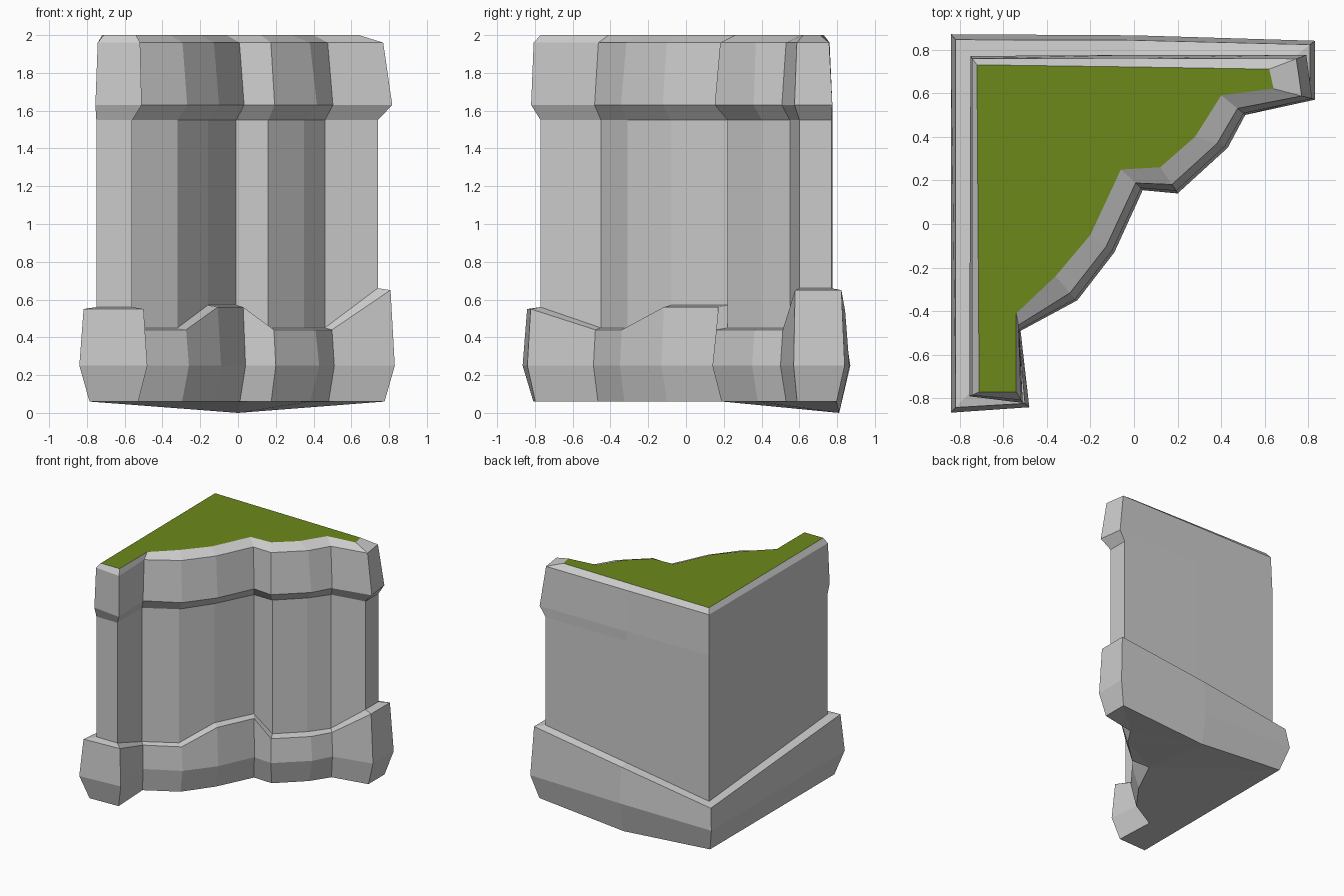
import bpy, bmesh
from mathutils import Vector

if "Cube" in bpy.data.objects:
    bpy.data.objects.remove(bpy.data.objects["Cube"])

# Plan outlines, 13 matching points: back-left corner, front tip, wavy cliff, right tip, back middle
WALL = [(-.75, .77), (-.75, -.77), (-.56, -.77), (-.56, -.45), (-.32, -.31), (-.16, -.08), (-.01, .22),
        (.16, .22), (.35, .40), (.46, .55), (.74, .60), (.74, .77), (0, .775)]
WIDE = [(-.84, .87), (-.84, -.865), (-.48, -.84), (-.52, -.49), (-.26, -.35), (-.09, -.13), (.04, .155),
        (.20, .14), (.43, .35), (.51, .50), (.83, .57), (.83, .84), (0, .865)]
GRASS = [(-.72, .73), (-.71, -.77), (-.54, -.77), (-.54, -.41), (-.36, -.24), (-.20, -.05), (-.06, .25),
         (.12, .26), (.28, .40), (.40, .59), (.64, .62), (.62, .71), (0, .72)]
LEDGE_Z = [.42, .55, .55, .44, .44, .56, .56, .44, .44, .44, .65, .65, .54]


def ring(a, b, t, z):
    """Blend two outlines; z is one height or one per point."""
    zs = z if isinstance(z, list) else [z] * len(a)
    return [Vector((p[0] + (q[0] - p[0]) * t, p[1] + (q[1] - p[1]) * t, h))
            for p, q, h in zip(a, b, zs)]


def loft(name, rings, cap=False, color=None):
    """Skin consecutive rings with quads; cap closes the first ring."""
    bm = bmesh.new()
    vs = [[bm.verts.new(p) for p in r] for r in rings]
    n = len(rings[0])
    for lo, hi in zip(vs, vs[1:]):
        for i in range(n):
            j = (i + 1) % n
            bm.faces.new((lo[i], lo[j], hi[j], hi[i]))
    if cap:
        face = bm.faces.new(vs[0] if color else vs[0][::-1])
        if not color:
            bmesh.ops.triangulate(bm, faces=[face])
    me = bpy.data.meshes.new(name)
    bm.to_mesh(me)
    bm.free()
    ob = bpy.data.objects.new(name, me)
    bpy.context.collection.objects.link(ob)
    if color:
        mat = bpy.data.materials.new(name)
        mat.diffuse_color = color
        mat.use_nodes = True
        mat.node_tree.nodes["Principled BSDF"].inputs["Base Color"].default_value = mat.diffuse_color
        me.materials.append(mat)
    return ob


# Flared rock base with an uneven ledge; the underside dips at the back middle
foot = ring(WIDE, WALL, .6, .06)
foot[12].z = 0
ledge_in = ring(WALL, WALL, 0, [z + .01 for z in LEDGE_Z])
loft("rock_base", [foot, ring(WIDE, WALL, 0, .25), ring(WIDE, WALL, .25, LEDGE_Z), ledge_in], cap=True)

# Straight cliff wall
wall_top = ring(WALL, WALL, 0, 1.55)
loft("cliff_wall", [ledge_in, wall_top])

# Overhanging rim on the wavy side, flush on the back and left
rim = ring(WALL, WIDE, .85, 1.63)
for i, (x, y) in {0: (-.75, .77), 1: (-.755, -.79), 2: (-.51, -.82), 11: (.79, .775), 12: (0, .775)}.items():
    rim[i].xy = (x, y)
grass = ring(GRASS, GRASS, 0, 2.0)
shoulder = [r.lerp(g, .27) for r, g in zip(rim, grass)]
for p in shoulder:
    p.z = 1.96
loft("cliff_rim", [wall_top, rim, shoulder, grass])

# Flat grass top
loft("grass_top", [grass], cap=True, color=(.15, .25, .01, 1))
